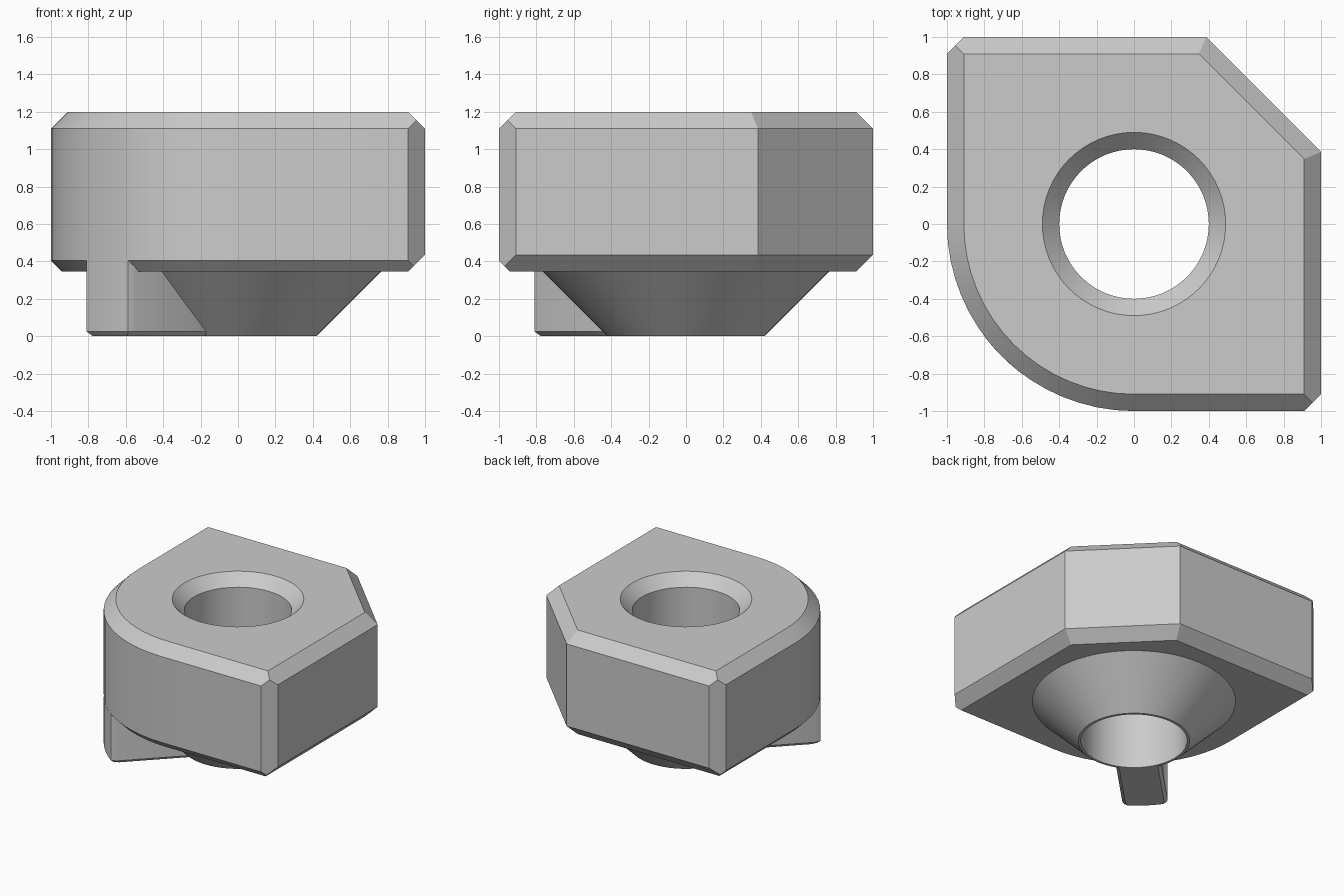
import bpy, bmesh, math

cube = bpy.data.objects.get("Cube")
if cube:
    bpy.data.objects.remove(cube, do_unlink=True)

SEGMENTS = 64
TOP, BASE, BEVEL, SMALL_BEVEL = 1.2, 0.345, 0.09, 0.06

grey = bpy.data.materials.new("plain grey")
grey.use_nodes = True
grey.diffuse_color = (0.6, 0.6, 0.6, 1)
grey.node_tree.nodes["Principled BSDF"].inputs["Base Color"].default_value = (0.6, 0.6, 0.6, 1)


def loft(name, loops, closed=False):
    """Skin rings of equal length; cap the ends or join last to first."""
    bm = bmesh.new()
    rings = [[bm.verts.new(p) for p in loop] for loop in loops]
    pairs = list(zip(rings, rings[1:]))
    if closed:
        pairs.append((rings[-1], rings[0]))
    else:
        bm.faces.new(rings[0])
        bm.faces.new(rings[-1])
    for a, b in pairs:
        for i in range(len(a)):
            j = (i + 1) % len(a)
            bm.faces.new((a[i], a[j], b[j], b[i]))
    bmesh.ops.remove_doubles(bm, verts=bm.verts, dist=0.0005)
    bmesh.ops.recalc_face_normals(bm, faces=bm.faces)
    mesh = bpy.data.meshes.new(name)
    bm.to_mesh(mesh)
    bm.free()
    mesh.materials.append(grey)
    obj = bpy.data.objects.new(name, mesh)
    bpy.context.collection.objects.link(obj)
    return obj


def select(obj):
    bpy.ops.object.select_all(action='DESELECT')
    obj.select_set(True)
    bpy.context.view_layer.objects.active = obj


def smooth(obj):
    select(obj)
    bpy.ops.object.shade_smooth_by_angle(angle=math.radians(30))


def circle(r, z):
    steps = [2 * math.pi * i / SEGMENTS for i in range(SEGMENTS)]
    return [(r * math.cos(a), r * math.sin(a), z) for a in steps]


def body_outline(z):
    """Square with one round corner, one wide cut corner and two small cuts."""
    wide = max(0, BASE + BEVEL - z, z - TOP + BEVEL)
    small = max(0, BASE + SMALL_BEVEL - z, z - TOP + BEVEL)
    side, front = 1 - wide, 1 - small
    cut = 1 - BEVEL
    if side <= cut + small + 1e-5:
        half = [(side, -front), (side, -front)]
    else:
        half = [(cut + small, -front), (side, -cut - wide)]
    half.append((side, 0.385 - 0.414 * wide))
    points = half + [(y, x) for x, y in reversed(half)]
    quarter = SEGMENTS // 4
    for i in range(quarter + 1):
        a = math.pi * (1 + 0.5 * i / quarter)
        points.append((front * math.cos(a), front * math.sin(a)))
    return [(x, y, z) for x, y in points]


def key_outline(z, inset):
    """Diagonal tab section with a curved outer end and trimmed corners."""
    half, tip, radius = 0.171 - inset, 0.156 - inset, 1 - inset
    spread = [i / 4 - 1 for i in range(9)]
    points = [(math.sqrt(0.41 ** 2 - (half * k) ** 2), half * k) for k in spread]
    points.append((0.95 - inset, half))
    points += [(math.sqrt(radius ** 2 - (tip * k) ** 2), -tip * k) for k in spread]
    points.append((0.95 - inset, -half))
    d = math.sqrt(0.5)
    return [((v - u) * d, (-u - v) * d, z) for u, v in points]


# Main block with bevelled rims
levels = (BASE, 0.375, 0.405, 0.435, TOP - BEVEL, TOP - BEVEL / 2, TOP)
body = loft("body", [body_outline(z) for z in levels])

# Countersunk bore through the block
bore = loft("bore_cutter", [circle(0.4, 0.1), circle(0.4, 1.11),
                            circle(0.49, TOP), circle(0.59, 1.3)])
bore.hide_render = True
cut = body.modifiers.new("bore", 'BOOLEAN')
cut.operation = 'DIFFERENCE'
cut.solver = 'EXACT'
cut.object = bore
select(body)
bpy.ops.object.modifier_apply(modifier=cut.name)
bpy.data.objects.remove(bore, do_unlink=True)
smooth(body)

# Conical collar underneath, continuing the bore
collar = loft("collar", [circle(0.4, 0), circle(0.42, 0),
                         circle(0.765, BASE), circle(0.4, BASE)], closed=True)
smooth(collar)

# Locating key under the rounded corner
key = loft("locating_key", [key_outline(0, 0.025), key_outline(0.025, 0),
                            key_outline(0.405, 0)])
smooth(key)
